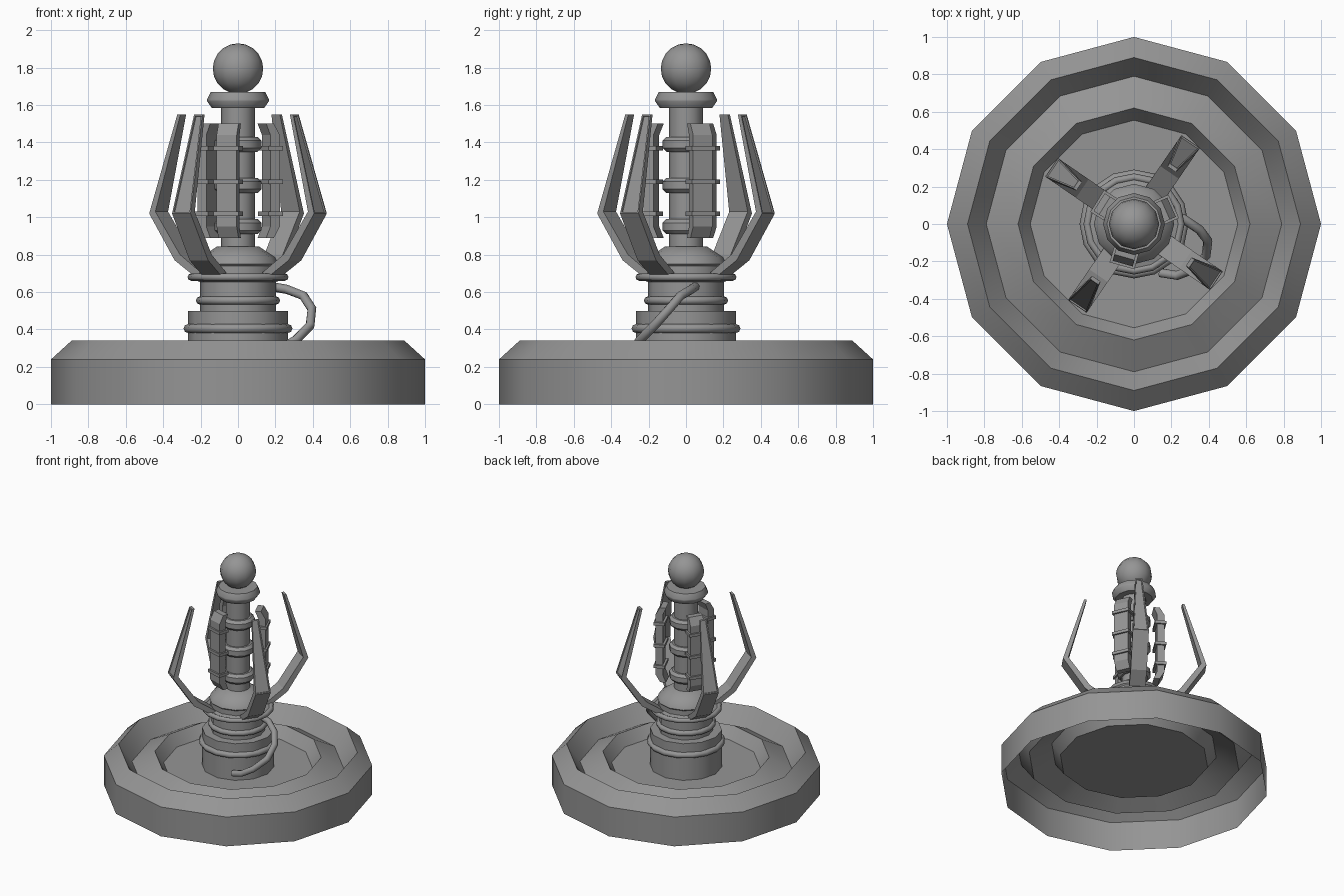
import bpy, bmesh, math
from mathutils import Matrix, Vector

if "Cube" in bpy.data.objects:
    bpy.data.objects.remove(bpy.data.objects["Cube"])

grey = bpy.data.materials.new("dull_grey_metal")
grey.diffuse_color = (0.3, 0.3, 0.3, 1)
grey.use_nodes = True
grey.node_tree.nodes["Principled BSDF"].inputs["Base Color"].default_value = grey.diffuse_color


def finish(name, bm, angle=35, normals=True):
    """Turn a bmesh into a named, shaded object."""
    if normals:
        bmesh.ops.recalc_face_normals(bm, faces=bm.faces)
    me = bpy.data.meshes.new(name)
    bm.to_mesh(me)
    bm.free()
    me.materials.append(grey)
    ob = bpy.data.objects.new(name, me)
    bpy.context.collection.objects.link(ob)
    bpy.ops.object.select_all(action='DESELECT')
    ob.select_set(True)
    bpy.context.view_layer.objects.active = ob
    bpy.ops.object.shade_smooth_by_angle(angle=math.radians(angle))
    return ob


def lathe(name, profile, sides=12):
    """Revolve (radius, z) points; radius 0 closes to a pole."""
    bm = bmesh.new()
    rings = []
    for r, z in profile:
        if r == 0:
            rings.append([bm.verts.new((0, 0, z))] * sides)
        else:
            rings.append([bm.verts.new((r * math.cos(2 * math.pi * i / sides),
                                        r * math.sin(2 * math.pi * i / sides), z))
                          for i in range(sides)])
    for a, b in zip(rings, rings[1:]):
        for i in range(sides):
            j = (i + 1) % sides
            quad = []
            for v in (a[i], a[j], b[j], b[i]):
                if v not in quad:
                    quad.append(v)
            bm.faces.new(quad)
    return finish(name, bm, normals=False)


def torus(name, radius, thick, z, sides=16):
    bpy.ops.mesh.primitive_torus_add(major_radius=radius, minor_radius=thick,
                                     major_segments=sides, minor_segments=8,
                                     location=(0, 0, z))
    ob = bpy.context.object
    ob.name = name
    ob.data.materials.append(grey)
    bpy.ops.object.shade_smooth_by_angle(angle=math.radians(50))


def turn(ob, degrees):
    ob.rotation_euler.z = math.radians(degrees)


# Hollow dish base with a raised inner ring
lathe("base_dish", [(1, 0), (1, .24), (.89, .34), (.79, .20),
                    (.62, .29), (.555, .20), (0, .20)])

# Stepped column, shaft and cap
lathe("lower_drum", [(.268, .20), (.268, .50), (0, .50)])
lathe("middle_drum", [(.203, .49), (.203, .66), (0, .66)])
lathe("upper_drum", [(0, .65), (.19, .65), (.25, .67), (.25, .69), (.205, .70),
                     (.205, .74), (.215, .75), (.20, .785), (.11, .845), (0, .845)])
lathe("shaft", [(.09, .83), (.09, 1.62)])
lathe("cap", [(0, 1.585), (.14, 1.585), (.165, 1.62), (.165, 1.63), (.145, 1.67), (0, 1.67)])
torus("lower_ring", .267, .024, .405)
torus("middle_ring", .203, .022, .555)
torus("upper_ring", .25, .02, .68)

# Collars on the shaft
for z in (.95, 1.17, 1.39):
    lathe("shaft_collar", [(.09, z - .04), (.105, z - .04), (.125, z - .02),
                           (.125, z + .02), (.105, z + .04), (.09, z + .04)])

# Ball on top
bpy.ops.mesh.primitive_uv_sphere_add(segments=12, ring_count=10, radius=.135,
                                     location=(0, 0, 1.795))
ball = bpy.context.object
ball.name = "top_ball"
ball.data.materials.append(grey)
bpy.ops.object.shade_smooth_by_angle(angle=math.radians(40))


def claw():
    """Bent tapering arm with a sunken outer panel, built along +x."""
    bm = bmesh.new()
    # outer (r, z), inner (r, z), half width
    sections = [((.22, .67), (.20, .705), .06), ((.37, .77), (.335, .80), .06),
                ((.535, 1.02), (.495, 1.03), .06), ((.375, 1.55), (.355, 1.55), .027)]
    rings = []
    for (ro, zo), (ri, zi), w in sections:
        rings.append([bm.verts.new(p) for p in
                      ((ro, -w, zo), (ro, w, zo), (ri, w, zi), (ri, -w, zi))])
    panel = None
    for a, b in zip(rings, rings[1:]):
        for i in range(4):
            j = (i + 1) % 4
            f = bm.faces.new((a[i], a[j], b[j], b[i]))
            if i == 0:
                panel = f
    bm.faces.new(rings[0])
    bm.faces.new(rings[-1])
    bmesh.ops.recalc_face_normals(bm, faces=bm.faces)
    bmesh.ops.inset_region(bm, faces=[panel], thickness=.012, depth=0)
    bmesh.ops.inset_region(bm, faces=[panel], thickness=.002, depth=-.008)
    return finish("claw_arm", bm, 20)


for k in range(4):
    turn(claw(), 55.5 + 90 * k)


def panel():
    """Upright coil plate with ends hooked towards the shaft, along +x."""
    bm = bmesh.new()
    prof = [(.14, 1.50), (.185, 1.50), (.22, 1.44), (.22, .95), (.185, .89),
            (.14, .89), (.165, .95), (.165, 1.44)]
    sides = [[bm.verts.new((r, y, z)) for r, z in prof] for y in (-.056, .056)]
    n = len(prof)
    for s in sides:
        bm.faces.new(s)
    for i in range(n):
        j = (i + 1) % n
        bm.faces.new((sides[0][i], sides[0][j], sides[1][j], sides[1][i]))
    return finish("upright_plate", bm, 20)


def clip(z):
    bm = bmesh.new()
    bmesh.ops.create_cube(bm, size=1, matrix=Matrix.Translation((.19, 0, z))
                          @ Matrix.Diagonal((.085, .138, .024, 1)))
    return finish("plate_clip", bm, 20)


for a in (24, 148, 254):
    turn(panel(), a)
    for z in (1.02, 1.19, 1.37):
        turn(clip(z), a)

# Cable looping from the middle drum down to the dish
path = [(.17, .05, .63), (.26, .03, .615), (.35, -.03, .58), (.395, -.09, .51),
        (.385, -.17, .42), (.31, -.245, .345), (.23, -.275, .30), (.14, -.26, .27)]
bm = bmesh.new()
pts = [Vector(p) for p in path]
rings = []
for i, p in enumerate(pts):
    t = (pts[min(i + 1, len(pts) - 1)] - pts[max(i - 1, 0)]).normalized()
    u = t.cross(Vector((0.6, -0.8, 0)).cross(Vector((0, 0, 1)))).normalized()
    v = t.cross(u)
    rings.append([bm.verts.new(p + .025 * (u * math.cos(k * math.pi / 4)
                                           + v * math.sin(k * math.pi / 4)))
                  for k in range(8)])
for a, b in zip(rings, rings[1:]):
    for k in range(8):
        bm.faces.new((a[k], a[(k + 1) % 8], b[(k + 1) % 8], b[k]))
bm.faces.new(rings[0])
bm.faces.new(rings[-1])
finish("cable", bm, 50)
